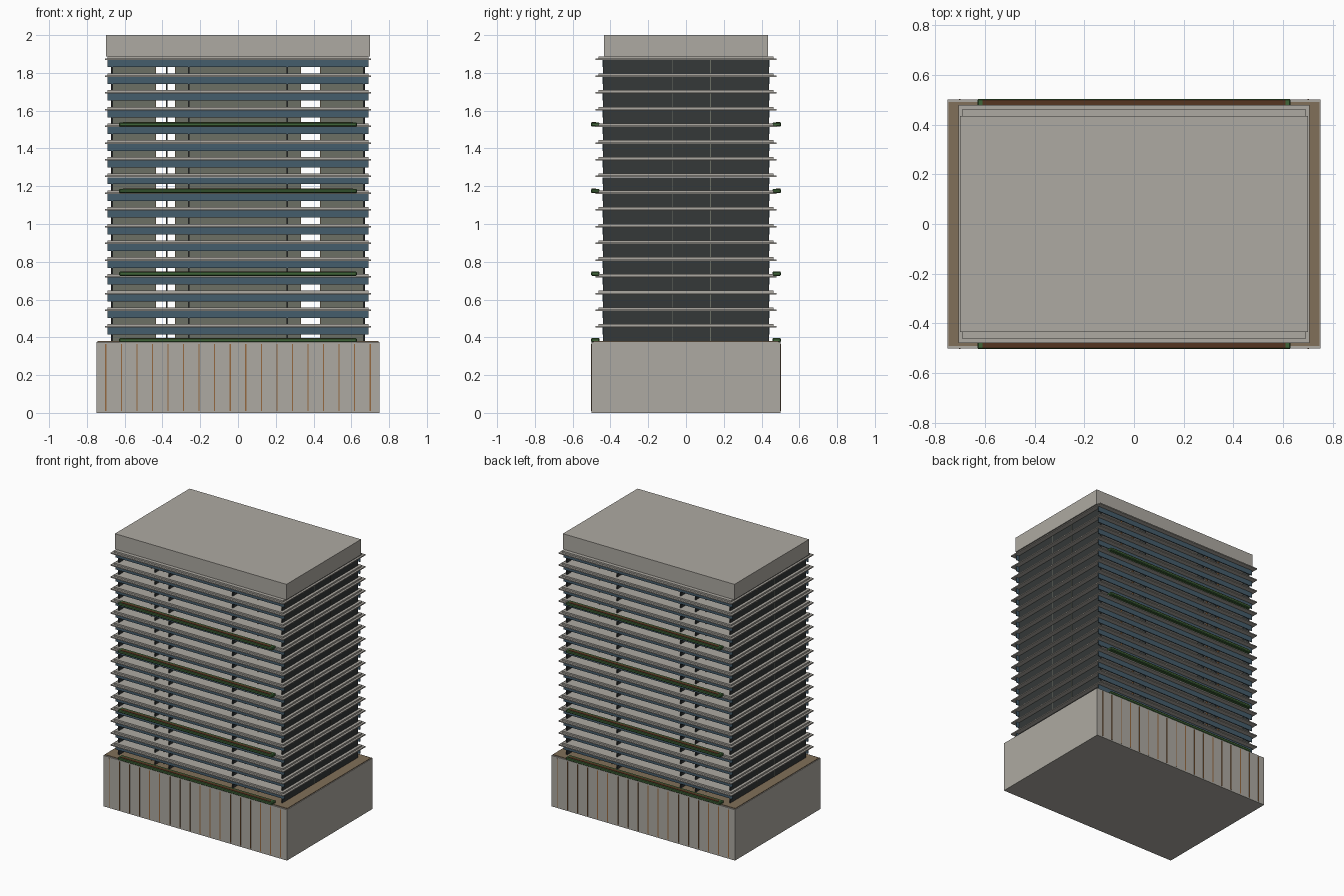
import bpy, bmesh
from mathutils import Matrix, Vector

if "Cube" in bpy.data.objects:
    bpy.data.objects.remove(bpy.data.objects["Cube"])


def mat(name, col):
    m = bpy.data.materials.new(name)
    m.diffuse_color = (*col, 1)
    m.use_nodes = True
    m.node_tree.nodes["Principled BSDF"].inputs["Base Color"].default_value = m.diffuse_color
    return m


CONCRETE = mat("concrete", (0.42, 0.40, 0.36))
TIMBER = mat("timber", (0.30, 0.14, 0.05))
DECK = mat("deck", (0.22, 0.16, 0.10))
GLASS = mat("blue_glass", (0.06, 0.11, 0.15))
DARK = mat("dark_panel", (0.035, 0.04, 0.04))
WALL = mat("inner_wall", (0.15, 0.16, 0.13))
GREEN = mat("planting", (0.05, 0.13, 0.04))
SOIL = mat("soil", (0.09, 0.035, 0.015))


def boxes(name, ranges, material, bevel=0):
    """One object from a list of (x0, x1, y0, y1, z0, z1) boxes."""
    bm = bmesh.new()
    for x0, x1, y0, y1, z0, z1 in ranges:
        c = Vector(((x0 + x1) / 2, (y0 + y1) / 2, (z0 + z1) / 2))
        s = Vector((x1 - x0, y1 - y0, z1 - z0, 1))
        bmesh.ops.create_cube(bm, size=1, matrix=Matrix.Translation(c) @ Matrix.Diagonal(s))
    me = bpy.data.meshes.new(name)
    bm.to_mesh(me)
    bm.free()
    me.materials.append(material)
    ob = bpy.data.objects.new(name, me)
    bpy.context.collection.objects.link(ob)
    if bevel:
        b = ob.modifiers.new("bevel", 'BEVEL')
        b.width, b.segments = bevel, 1
    return ob


def both_y(x0, x1, y0, y1, z0, z1):
    return [(x0, x1, y0, y1, z0, z1), (x0, x1, -y1, -y0, z0, z1)]


def both_x(x0, x1, y0, y1, z0, z1):
    return [(x0, x1, y0, y1, z0, z1), (-x1, -x0, y0, y1, z0, z1)]


# Podium, deck and timber fins on front and back
boxes("podium", [(-0.75, 0.75, -0.5, 0.5, 0, 0.375)], CONCRETE)
boxes("podium_deck", [(-0.745, 0.745, -0.49, 0.49, 0.375, 0.38)], DECK)
fins = []
for i in range(18):
    x = -0.70 + i * 1.4 / 17
    fins += both_y(x - 0.003, x + 0.003, 0.498, 0.503, 0.01, 0.365)
boxes("podium_fins", fins, TIMBER)

# Repeating storeys
slabs, toppings, glass, sides, joints, walls, trims, columns = ([] for _ in range(8))
floor = 0.38
for k in range(17):
    top = 0.47 + 0.0885 * k
    under = top - 0.019
    slabs.append((-0.705, 0.705, -0.478, 0.478, under, top - 0.011))
    toppings.append((-0.69, 0.69, -0.462, 0.462, top - 0.011, top))
    glass += both_y(-0.69, 0.69, 0.436, 0.442, top - 0.056, under)
    sides += both_x(0.662, 0.670, -0.44, 0.44, floor, under)
    for y in (-0.07, 0.13):
        joints += both_x(0.669, 0.672, y - 0.002, y + 0.002, floor, under)
    # recessed room walls with open passages between them
    walls.append((-0.33, 0.33, -0.34, 0.34, floor, under))
    walls += both_x(0.437, 0.662, -0.34, 0.34, floor, under)
    for a in (0.330, 0.433):
        trims += both_x(a, a + 0.004, -0.39, 0.39, floor, under)
    for x in (-0.26, 0.26):
        columns += both_y(x - 0.004, x + 0.004, 0.34, 0.436, floor, under)
    columns.append((-0.382, -0.374, -0.43, 0.43, floor, under))
    floor = top
boxes("floor_slabs", slabs, CONCRETE)
boxes("slab_toppings", toppings, CONCRETE)
boxes("glass_bands", glass, GLASS)
boxes("side_panels", sides, DARK)
boxes("side_panel_joints", joints, WALL)
boxes("room_walls", walls, WALL)
boxes("passage_trims", trims, TIMBER)
boxes("dividing_columns", columns, DARK)

# Roof block
boxes("roof_block", [(-0.70, 0.70, -0.435, 0.435, 1.886, 2.0)], CONCRETE)

# Long planters with soil, front and back
planters, soil = [], []
for z in (0.385, 0.737, 1.175, 1.527):
    planters += both_y(-0.63, 0.63, 0.457, 0.503, z - 0.011, z + 0.011)
    soil += both_y(-0.61, 0.61, 0.477, 0.499, z + 0.005, z + 0.0125)
boxes("planters", planters, GREEN, bevel=0.005)
boxes("planter_soil", soil, SOIL)
